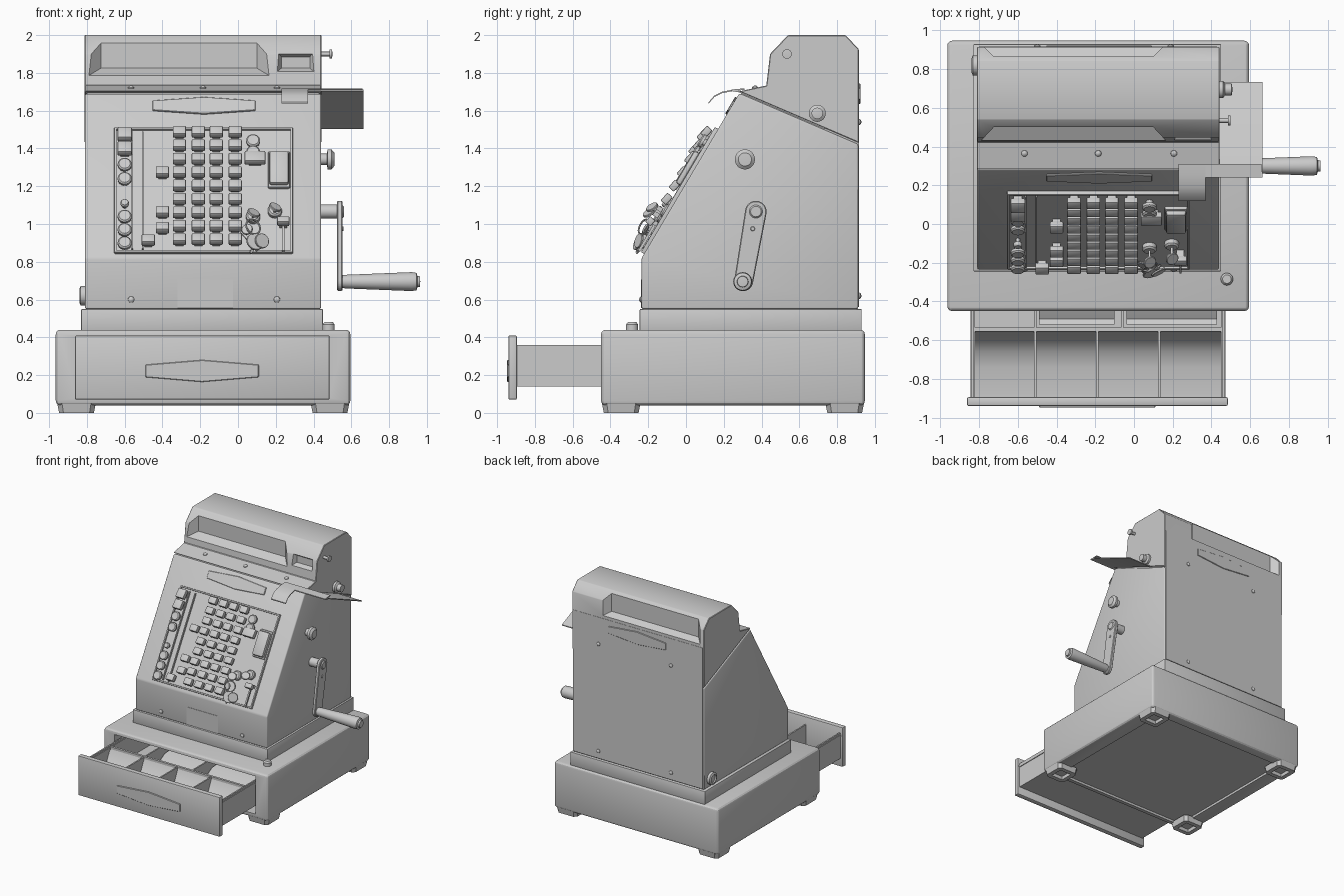
import bpy, bmesh
from math import pi, sin, cos, atan2
from mathutils import Matrix, Euler

if "Cube" in bpy.data.objects:
    bpy.data.objects.remove(bpy.data.objects["Cube"])

SLOPE = atan2(0.88, 0.52)                      # tilt of the keyboard face
TILT, FRONT, BACK = (SLOPE, 0, 0), (pi/2, 0, 0), (pi/2, 0, pi)
RIGHT, LEFT = (0, pi/2, 0), (0, -pi/2, 0)
ALONG_X = Matrix(((0, 0, 1, 0), (1, 0, 0, 0), (0, 1, 0, 0), (0, 0, 0, 1)))


def place(loc, rot=(0, 0, 0)):
    return Matrix.Translation(loc) @ Euler(rot).to_matrix().to_4x4()


def on_slope(x, z, n=0.0):
    """Point lifted n off the sloping face that is seen at height z."""
    return (x, -0.235 + (z - 0.509*n - 0.82)*0.52/0.88 - 0.861*n, z)


def finish(name, bm, mat, bevel=0, seg=2):
    bmesh.ops.recalc_face_normals(bm, faces=bm.faces[:])
    if bevel:
        edges = [e for e in bm.edges if e.calc_face_angle(0) > 0.2]
        bmesh.ops.bevel(bm, geom=edges, offset=bevel, segments=seg, profile=0.5,
                        affect='EDGES', clamp_overlap=True)
    bm.transform(mat)
    bmesh.ops.recalc_face_normals(bm, faces=bm.faces[:])
    me = bpy.data.meshes.new(name)
    bm.to_mesh(me)
    bm.free()
    ob = bpy.data.objects.new(name, me)
    bpy.context.collection.objects.link(ob)
    return ob


def box(name, loc, size, rot=(0, 0, 0), bevel=0, seg=2):
    bm = bmesh.new()
    bmesh.ops.create_cube(bm, size=1)
    bmesh.ops.scale(bm, vec=size, verts=bm.verts[:])
    return finish(name, bm, place(loc, rot), bevel, seg)


def span(name, x, y, z, bevel=0, seg=2):
    mid = [(a + b)/2 for a, b in (x, y, z)]
    return box(name, mid, [b - a for a, b in (x, y, z)], bevel=bevel, seg=seg)


def loft(name, lower, upper, mat=Matrix(), bevel=0, seg=2):
    """Solid between two matching 3D outlines."""
    bm = bmesh.new()
    a, b = [bm.verts.new(p) for p in lower], [bm.verts.new(p) for p in upper]
    bm.faces.new(a)
    bm.faces.new(b)
    for i in range(len(a)):
        j = (i + 1) % len(a)
        bm.faces.new((a[i], a[j], b[j], b[i]))
    return finish(name, bm, mat, bevel, seg)


def prism(name, pts, h0, h1, mat=ALONG_X, bevel=0, seg=2):
    return loft(name, [(*p, h0) for p in pts], [(*p, h1) for p in pts], mat, bevel, seg)


def lathe(name, profile, loc, rot=(0, 0, 0), steps=28):
    bm = bmesh.new()
    vs = [bm.verts.new((r, 0, h)) for r, h in profile]
    es = [bm.edges.new(p) for p in zip(vs, vs[1:])]
    bmesh.ops.spin(bm, geom=vs + es, cent=(0, 0, 0), axis=(0, 0, 1), angle=2*pi, steps=steps)
    bmesh.ops.remove_doubles(bm, verts=bm.verts[:], dist=1e-5)
    return finish(name, bm, place(loc, rot))


def disc(name, loc, r, h, rot=(0, 0, 0)):
    c = min(r, h)*0.25
    return lathe(name, [(0, 0), (r, 0), (r, h - c), (r - c, h), (0, h)], loc, rot)


def ribbon(name, pts, x0, x1, t=0.008):
    return prism(name, pts + [(y, z - t) for y, z in reversed(pts)], x0, x1)


def cut(ob, *cutters):
    for c in cutters:
        m = ob.modifiers.new("cut", 'BOOLEAN')
        m.operation, m.solver, m.object = 'DIFFERENCE', 'EXACT', c
        m.use_self = True
        ob.data = bpy.data.meshes.new_from_object(ob.evaluated_get(bpy.context.evaluated_depsgraph_get()))
        ob.modifiers.clear()
        bpy.data.objects.remove(c)


# base cabinet with drawer opening and recessed underside
base = span("base_cabinet", (-0.965, 0.595), (-0.45, 0.947), (0.04, 0.44), 0.025, 3)
cut(base, span("opening", (-0.858, 0.482), (-0.6, 0.86), (0.08, 0.405)),
    span("underside", (-0.83, 0.46), (-0.40, 0.86), (-0.1, 0.06)))
for x in (-0.855, 0.487):
    for y in (-0.343, 0.84):
        ring = [[(x + sx*s, y + sy*s, z) for sx, sy in ((-1, -.75), (-.75, -1), (.75, -1), (1, -.75),
                 (1, .75), (.75, 1), (-.75, 1), (-1, .75))] for s, z in ((0.092, 0), (0.102, 0.05))]
        foot = loft("foot", *ring)
        cut(foot, span("hollow", (x - .055, x + .055), (y - .055, y + .055), (-0.1, 0.03)))
span("plinth", (-0.83, 0.45), (-0.245, 0.93), (0.43, 0.55), 0.005)
lathe("release_button", [(0, 0), (0.032, 0), (0.032, 0.03), (0.022, 0.042), (0, 0.042)], (0.48, -0.285, 0.438))

# drawer
span("drawer_front", (-0.863, 0.485), (-0.94, -0.895), (0.07, 0.41), 0.008)
span("drawer_floor", (-0.84, 0.465), (-0.9, 0.25), (0.14, 0.155))
for x in (-0.84, 0.455):
    span("drawer_side", (x, x + 0.012), (-0.9, 0.25), (0.14, 0.36))
    span("drawer_runner", (x - 0.006, x + 0.018), (-0.9, 0.25), (0.325, 0.345))
span("drawer_back", (-0.84, 0.465), (0.24, 0.25), (0.14, 0.36))
span("drawer_cross_wall", (-0.84, 0.465), (-0.555, -0.535), (0.15, 0.35))
ribbon("coin_scoop", [(-.88, .158), (-.74, .162), (-.66, .185), (-.60, .235), (-.555, .33)], -0.83, 0.455)
for x in (-0.51, -0.19, 0.13):
    span("drawer_divider", (x - 0.006, x + 0.006), (-0.9, -0.545), (0.15, 0.345))
for x in (-0.51, -0.06):
    span("note_divider", (x - 0.006, x + 0.006), (-0.545, 0.24), (0.15, 0.345))
for x0, x1 in ((-0.49, -0.1), (-0.04, 0.43)):
    ribbon("note_clip", [(-0.52, 0.19), (-0.49, 0.17), (-0.3, 0.28), (-0.1, 0.3)], x0, x1)

# main body and top housing with a seam between them
prism("body", [(-.235, .55), (-.235, .82), (.282, 1.692), (.912, 1.422), (.912, .55)], -0.81, 0.44, bevel=0.01, seg=3)
prism("seam_core", [(.2, 1.5), (.30, 1.70), (.90, 1.45), (.90, 1.3)], -0.80, 0.43)
top = prism("top_housing", [(.28, 1.702), (.425, 1.733), (.445, 1.9), (.54, 2), (.845, 2),
            (.915, 1.925), (.915, 1.430)], -0.812, 0.442, bevel=0.004, seg=1)


def window(yi, yo):
    def rect(y, x0, x1, z):
        return [(x0, y, z), (x1, y, z), (x1, y, 2.1), (x0, y, 2.1)]
    return loft("window_cutter", rect(yi, -0.725, 0.10, 1.825), rect(yo, -0.80, 0.175, 1.78))


cut(top, window(0.50, 0.42), window(0.865, 0.94),
    loft("small_window", [(0.20, 0.42, 1.80), (0.41, 0.42, 1.80), (0.41, 0.42, 1.92), (0.20, 0.42, 1.92)],
         [(0.23, 0.47, 1.825), (0.38, 0.47, 1.825), (0.38, 0.47, 1.885), (0.23, 0.47, 1.885)]))
span("back_panel", (-0.80, 0.43), (0.89, 0.917), (0.56, 1.77))


# lozenge-shaped plaques
def plaque(name, cx, w, he, hm, y, z, rot):
    a = w/2
    pts = [(-a, -he), (0, -hm), (a, -he), (a, he), (0, hm), (-a, he)]
    prism(name, pts, -0.004, 0.008, place((cx, y, z), rot), 0.003, 1)


plaque("drawer_plaque", -0.19, 0.60, 0.033, 0.058, -0.94, 0.222, FRONT)
plaque("body_plaque", -0.18, 0.545, 0.03, 0.052, *on_slope(0, 1.625)[1:], TILT)
plaque("back_plaque", -0.18, 0.545, 0.03, 0.055, 0.915, 1.69, BACK)
box("front_plate", (-0.173, -0.235, 0.63), (0.295, 0.006, 0.15))

# screws
dome = [(0, 0), (0.017, 0), (0.016, 0.006), (0.009, 0.012), (0, 0.014)]
for x in (-0.566, 0.206):
    lathe("front_screw", dome, (x, -0.235, 0.60), FRONT, 14)
for x in (-0.566, -0.185, 0.206):
    lathe("lip_screw", dome, (x, 0.365, 1.719), (0.2, 0, 0), 14)
for x in (-0.5, 0.19):
    for z in (0.62, 1.54):
        lathe("back_screw", dome, (x, 0.915, z), BACK, 14)

# keyboard panel with raised rim
box("key_panel", on_slope(-0.182, 1.175), (0.945, 0.767, 0.008), TILT)
for x in (-0.649, 0.284):
    box("panel_rim_side", on_slope(x, 1.175, 0.004), (0.013, 0.767, 0.03), TILT, 0.004)
for z in (0.85, 1.5):
    box("panel_rim_end", on_slope(-0.182, z, 0.004), (0.945, 0.013, 0.03), TILT, 0.004)
for x in (-0.56, -0.505):
    box("slot_rail", on_slope(x, 1.175, 0.01), (0.008, 0.72, 0.02), TILT)


# rectangular and round keys on stems
def key(name, x, z, w=0.07, h=0.055, n=0.045):
    box(name + "_stem", on_slope(x, z - 0.012, n/2), (w*0.6, h*0.6, n), TILT)
    box(name, on_slope(x, z, n), (w, h, 0.038), (SLOPE - 0.2, 0, 0), 0.006)


def round_key(x, z, r=0.037):
    lathe("round_key", [(0, 0), (r*.5, 0), (r*.5, .03), (r, .03), (r, .045), (r*.8, .052), (0, .049)],
          on_slope(x, z - 0.02), TILT, 24)


for x in (-0.31, -0.21, -0.115, -0.015):
    for row in range(9):
        key("amount_key", x, 0.92 + row*0.071)
for x, z in ((-0.475, 0.915), (-0.40, 1.275), (-0.40, 1.065), (-0.40, 0.98)):
    key("function_key", x, z)
for z in (1.40, 1.475):
    key("department_key", -0.60, z, 0.075, 0.075, 0.05)
for x, z in [(-0.60, z) for z in (1.315, 1.24, 1.04, 0.97, 0.90)] + [(0.08, 1.44), (0.08, 1.38)]:
    round_key(x, z)
round_key(-0.60, 1.11, 0.022)
key("wide_key", 0.09, 1.35, 0.11, 0.07)
box("total_key_frame", on_slope(0.217, 1.285, 0.01), (0.118, 0.225, 0.025), TILT, 0.01)
box("total_key", on_slope(0.217, 1.295, 0.03), (0.105, 0.20, 0.04), TILT, 0.015)
key("lever_key", 0.24, 1.015, 0.065, 0.04, 0.06)
box("lever_rod", on_slope(0.24, 0.93, 0.03), (0.012, 0.17, 0.015), TILT)

# locks with inserted keys and a hanging bunch
for x, z in ((0.08, 1.03), (0.195, 1.06)):
    disc("lock_barrel", on_slope(x, z), 0.037, 0.035, TILT)
    box("key_blade", on_slope(x, z + 0.02, 0.05), (0.012, 0.025, 0.06), TILT)
    disc("key_bow", on_slope(x, z + 0.025, 0.085), 0.034, 0.012, (0.5, 0.5, 0))
bpy.ops.mesh.primitive_torus_add(location=on_slope(0.08, 0.985, 0.075), rotation=(0.9, 0.9, 0),
                                 major_radius=0.042, minor_radius=0.005, major_segments=24, minor_segments=8)
bpy.context.object.name = "key_ring"
for x, z, r, turn in ((0.09, 0.905, 0.048, 0.7), (0.125, 0.91, 0.04, 1.1), (0.05, 0.97, 0.03, -0.6)):
    disc("hanging_key_bow", on_slope(x, z, 0.055), r, 0.01, (SLOPE, turn, 0))
    box("hanging_key_shaft", on_slope(x - 0.01, z - 0.035, 0.03), (0.014, 0.07, 0.008), (SLOPE, turn, 0.3))

# receipt chute: curled flap, bridge and side tray
ribbon("receipt_flap", [(.12, 1.645), (.15, 1.68), (.19, 1.7), (.25, 1.712), (.31, 1.718)], 0.23, 0.37)
ribbon("receipt_bridge", [(.24, 1.712), (.31, 1.718)], 0.37, 0.66)
ribbon("receipt_tray", [(.24, 1.712), (.28, 1.705), (.735, 1.51)], 0.44, 0.665)

# crank
hub, tip = (0.37, 1.066), (0.305, 0.695)
lean = atan2(hub[1] - tip[1], hub[0] - tip[0])
outline = [(c[0] + r*cos(lean + s + pi*i/12), c[1] + r*sin(lean + s + pi*i/12))
           for c, r, s in ((hub, 0.057, -pi/2), (tip, 0.05, pi/2)) for i in range(13)]
prism("crank_arm", outline, 0.525, 0.553, bevel=0.005, seg=1)
disc("crank_hub", (0.435, *hub), 0.037, 0.125, RIGHT)
disc("crank_pin", (0.545, 0.353, 0.975), 0.012, 0.014, RIGHT)
lathe("crank_handle", [(0, 0), (.033, 0), (.036, .02), (.05, .37), (.046, .395), (.03, .4), (.028, .413), (0, .415)],
      (0.55, 0.30, 0.695), RIGHT)

# knobs on the right side and lock on the left
lathe("side_knob", [(0, 0), (.03, 0), (.03, .03), (.053, .035), (.053, .055), (.035, .07), (0, .072)],
      (0.44, 0.312, 1.342), RIGHT)
lathe("paper_knob", [(0, 0), (.045, 0), (.045, .02), (.03, .03), (.03, .065), (0, .07)], (0.44, 0.695, 1.586), RIGHT)
lathe("reset_pin", [(0, 0), (.012, 0), (.012, .045), (.025, .045), (.025, .058), (0, .06)], (0.44, 0.535, 1.9), RIGHT)
lathe("left_lock", [(0, 0), (.052, 0), (.052, .025), (.035, .032), (.03, .022), (0, .022)], (-0.808, 0.82, 0.62), LEFT)

bpy.ops.object.select_all(action='SELECT')
bpy.context.view_layer.objects.active = base
bpy.ops.object.shade_smooth_by_angle(angle=0.5)
